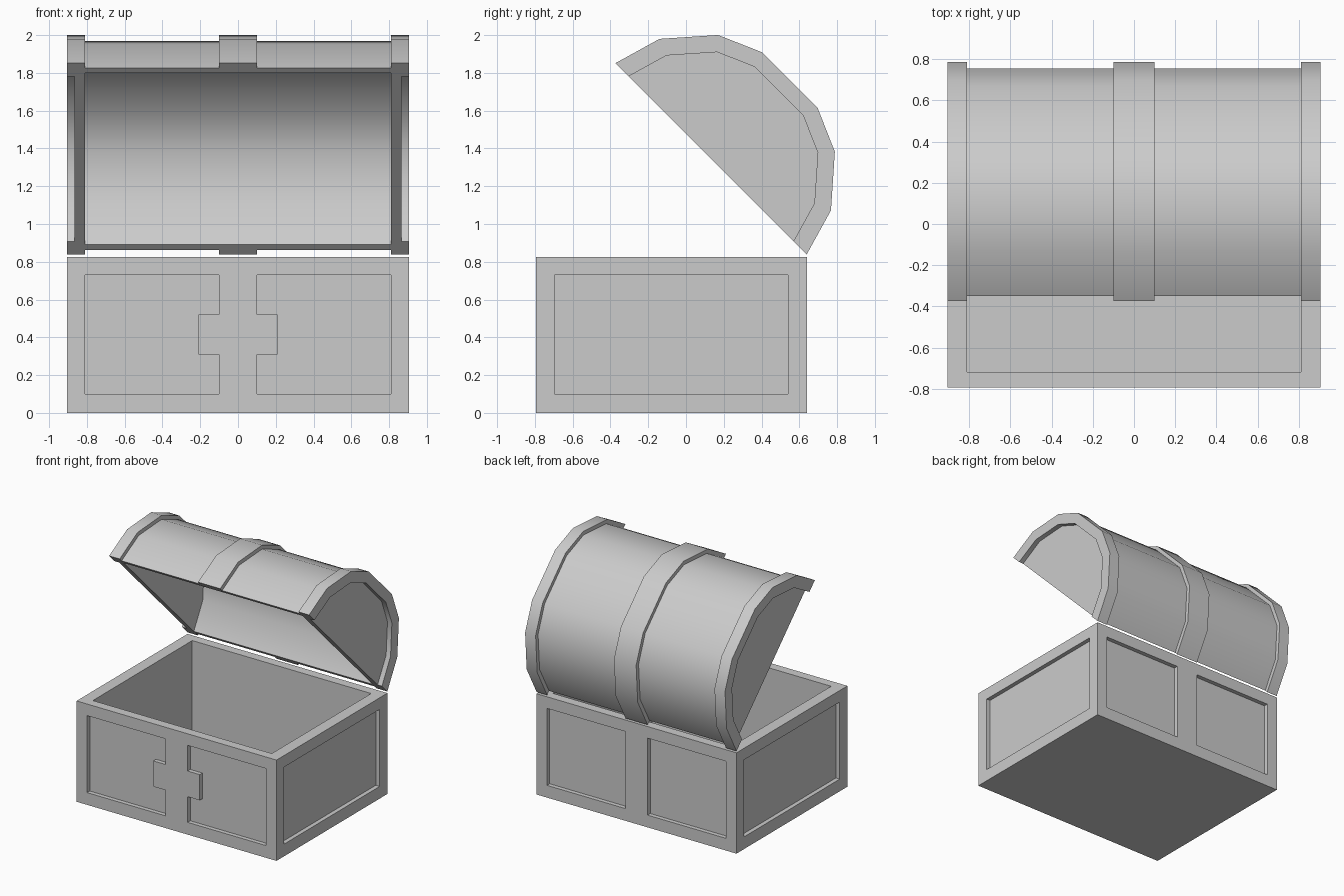
import bpy, bmesh, math
from mathutils import Vector

cube = bpy.data.objects.get("Cube")
if cube:
    bpy.data.objects.remove(cube, do_unlink=True)

grey = bpy.data.materials.new("plain grey")
grey.use_nodes = True
colour = (0.6, 0.6, 0.6, 1)
grey.diffuse_color = colour
grey.node_tree.nodes["Principled BSDF"].inputs["Base Color"].default_value = colour

# Overall sizes
HALF_W, FRONT, BACK, HEIGHT = 0.905, -0.795, 0.64, 0.825
INNER_W, WALL, FLOOR, RECESS = 0.81, 0.075, 0.05, 0.035
BAND_W = 0.1


def finish(name, bm):
    bmesh.ops.recalc_face_normals(bm, faces=bm.faces[:])
    mesh = bpy.data.meshes.new(name)
    bm.to_mesh(mesh)
    bm.free()
    mesh.materials.append(grey)
    obj = bpy.data.objects.new(name, mesh)
    bpy.context.collection.objects.link(obj)
    return obj


def prism(name, outline, direction):
    """Extrude a flat outline along a direction."""
    bm = bmesh.new()
    face = bm.faces.new([bm.verts.new(p) for p in outline])
    out = bmesh.ops.extrude_face_region(bm, geom=[face])["geom"]
    verts = [v for v in out if isinstance(v, bmesh.types.BMVert)]
    bmesh.ops.translate(bm, verts=verts, vec=direction)
    return finish(name, bm)


def box(name, x0, x1, y0, y1, z0, z1):
    outline = [(x0, y0, z0), (x1, y0, z0), (x1, y1, z0), (x0, y1, z0)]
    return prism(name, outline, (0, 0, z1 - z0))


# Chest body: box with a cavity and recessed panels
body = box("chest_body", -HALF_W, HALF_W, FRONT, BACK, 0, HEIGHT)
low, high = 0.1, 0.73
lock_w, lock_low, lock_high = 0.21, 0.31, 0.52
cutters = [box("cavity_cutter", -INNER_W, INNER_W, FRONT + WALL, BACK - WALL, FLOOR, 1)]
for s in (-1, 1):
    # Front panel, notched around the lock plate
    notched = [(INNER_W, low), (INNER_W, high), (BAND_W, high), (BAND_W, lock_high),
               (lock_w, lock_high), (lock_w, lock_low), (BAND_W, lock_low), (BAND_W, low)]
    cutters.append(prism("front_cutter", [(s * x, FRONT - 0.1, z) for x, z in notched],
                         (0, 0.1 + RECESS, 0)))
    xs = sorted((s * BAND_W, s * INNER_W))
    cutters.append(box("back_cutter", *xs, BACK - RECESS, BACK + 0.1, low, high))
    xs = sorted((s * (HALF_W - RECESS), s * (HALF_W + 0.1)))
    cutters.append(box("side_cutter", *xs, FRONT + 0.1, BACK - 0.1, low, high))
for cutter in cutters:
    mod = body.modifiers.new("cut", "BOOLEAN")
    mod.operation, mod.solver, mod.object = "DIFFERENCE", "EXACT", cutter
bpy.context.view_layer.update()
carved = bpy.data.meshes.new_from_object(
    body.evaluated_get(bpy.context.evaluated_depsgraph_get()))
body.modifiers.clear()
body.data = carved
for cutter in cutters:
    bpy.data.objects.remove(cutter, do_unlink=True)

# Lid arch: half profile (along the opening, outward), mirrored, tilted open
half_arch = [(0.716, 0), (0.642, 0.256), (0.437, 0.49), (0.21, 0.589)]
arch = half_arch + [(-u, v) for u, v in reversed(half_arch)]
centre, r = Vector((0, 0.1325, 1.345)), math.sqrt(0.5)
along, outward = Vector((0, -r, r)), Vector((0, r, r))


def arch_solid(name, rings, hollow):
    """Skin arches given as (x, scale); hollow ones wrap round, others are capped."""
    bm = bmesh.new()
    loops = [[bm.verts.new(centre + Vector((x, 0, 0)) + (along * u + outward * v) * s)
              for u, v in arch] for x, s in rings]
    pairs = list(zip(loops, loops[1:]))
    if hollow:
        pairs.append((loops[-1], loops[0]))
        for end in (0, -1):
            bm.faces.new([loop[end] for loop in loops])
    else:
        bm.faces.new(loops[0])
        bm.faces.new(loops[-1])
        bm.faces.new([l[0] for l in loops] + [l[-1] for l in reversed(loops)])
    for a, b in pairs:
        for i in range(len(arch) - 1):
            bm.faces.new([a[i], a[i + 1], b[i + 1], b[i]])
    return finish(name, bm)


def arch_shell(name, half_width, outer, inner):
    w = half_width
    return arch_solid(name, [(-w, outer), (w, outer), (w, inner), (-w, inner)], True)


SHELL, INSIDE, END_PANEL = 0.951, 0.895, 0.862
lid_parts = [arch_shell("lid_barrel", INNER_W, SHELL, INSIDE),
             arch_shell("lid_centre_band", BAND_W, 1, SHELL)]
# End bands with their recessed panels
for side, s in (("left", 1), ("right", -1)):
    rings = [(s * INNER_W, 1), (s * HALF_W, 1),
             (s * HALF_W, END_PANEL), (s * (HALF_W - 0.04), END_PANEL)]
    lid_parts.append(arch_solid("lid_end_" + side, rings, False))

# Smooth the curved lid, keeping its edges sharp
bpy.ops.object.select_all(action="DESELECT")
for part in lid_parts:
    part.select_set(True)
bpy.context.view_layer.objects.active = lid_parts[0]
bpy.ops.object.shade_smooth_by_angle(angle=math.radians(35))
